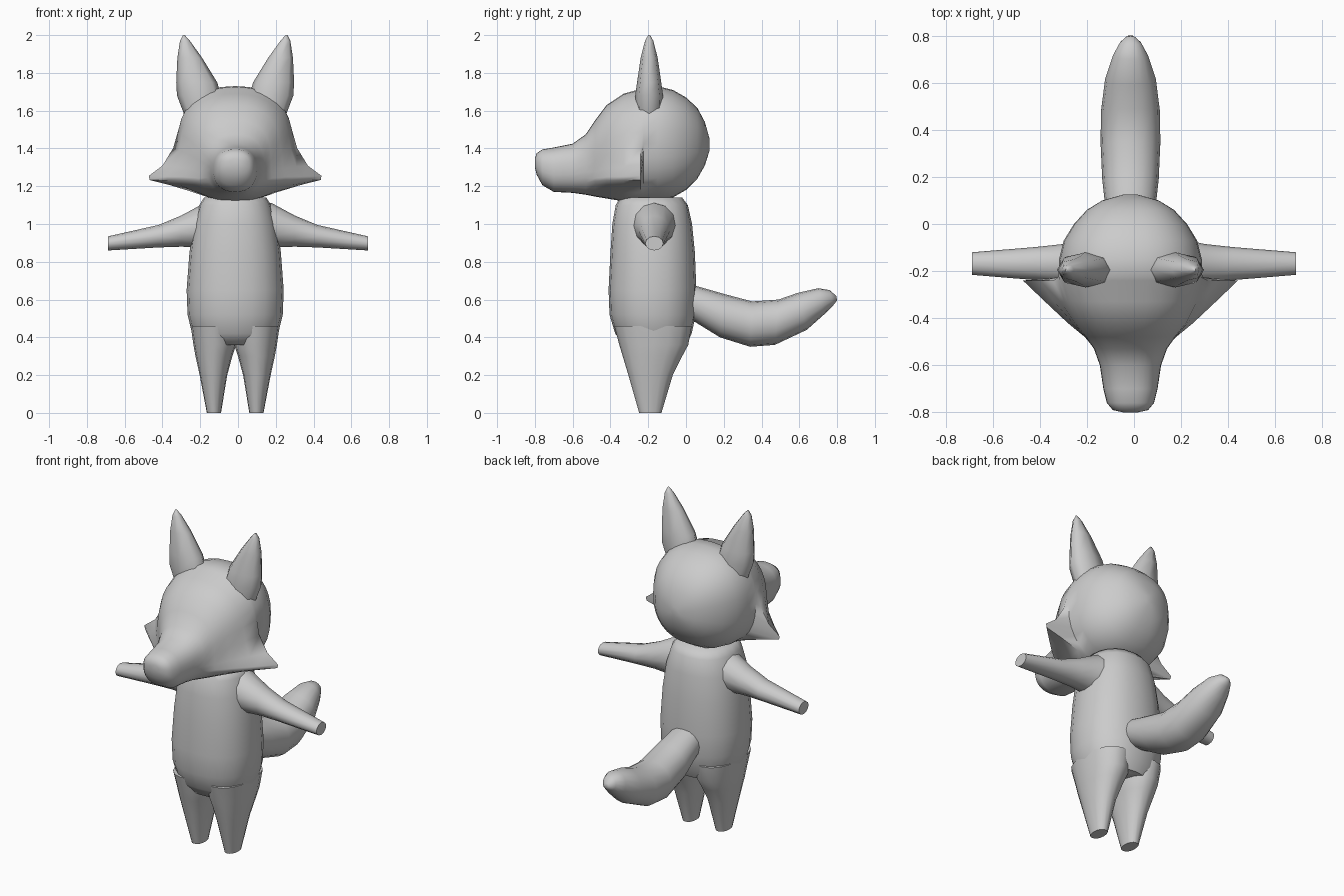
import bpy, bmesh, math
from mathutils import Vector

CX = -0.015  # the figure sits slightly left of the arm centre


def skin(name, rings, angle=50):
    """Join a list of closed point rings into a capped, smooth-shaded mesh."""
    bm = bmesh.new()
    loops = [[bm.verts.new(p) for p in ring] for ring in rings]
    n = len(loops[0])
    for a, b in zip(loops, loops[1:]):
        for i in range(n):
            j = (i + 1) % n
            bm.faces.new((a[i], a[j], b[j], b[i]))
    bm.faces.new(loops[0])
    bm.faces.new(loops[-1])
    bmesh.ops.recalc_face_normals(bm, faces=bm.faces)
    mesh = bpy.data.meshes.new(name)
    bm.to_mesh(mesh)
    bm.free()
    obj = bpy.data.objects.new(name, mesh)
    bpy.context.collection.objects.link(obj)
    bpy.ops.object.select_all(action='DESELECT')
    obj.select_set(True)
    bpy.context.view_layer.objects.active = obj
    bpy.ops.object.shade_smooth_by_angle(angle=math.radians(angle))
    return obj


def ring(c, u, v, n=16, power=2.0):
    """Superellipse around c with half-axes u and v."""
    c, u, v = Vector(c), Vector(u), Vector(v)
    pts = []
    for i in range(n):
        t = 2 * math.pi * i / n
        s, k = math.sin(t), math.cos(t)
        e = 2 / power
        pts.append(c + u * math.copysign(abs(s) ** e, s) + v * math.copysign(abs(k) ** e, k))
    return pts


# Head: rings from the back of the skull to the nose, with flared cheeks
# (y, half width, top z, bottom z, cheek reach)
head_profile = [
    (0.125, 0.03, 1.45, 1.39, 0), (0.10, 0.12, 1.54, 1.31, 0),
    (0.06, 0.185, 1.615, 1.24, 0), (0.0, 0.24, 1.67, 1.18, 0),
    (-0.07, 0.283, 1.71, 1.14, 0), (-0.15, 0.303, 1.73, 1.125, 0),
    (-0.225, 0.305, 1.725, 1.12, 0), (-0.24, 0.305, 1.715, 1.12, 0.47),
    (-0.33, 0.285, 1.69, 1.12, 0.37), (-0.42, 0.24, 1.63, 1.135, 0.27),
    (-0.48, 0.19, 1.55, 1.145, 0.195), (-0.53, 0.155, 1.475, 1.155, 0),
    (-0.60, 0.13, 1.425, 1.165, 0), (-0.70, 0.115, 1.405, 1.17, 0),
    (-0.76, 0.10, 1.395, 1.205, 0), (-0.79, 0.075, 1.375, 1.26, 0),
    (-0.80, 0.03, 1.345, 1.30, 0)]
head_rings = []
for y, w, zt, zb, reach in head_profile:
    cz, h = (zt + zb) / 2, (zt - zb) / 2
    pts = ring((0, y, cz), (w, 0, 0), (0, 0, h), 32, 2.35)
    if reach:
        for i, p in enumerate(pts):
            t = abs((i * 360 / 32 + 180) % 360 - 180)
            g = math.exp(-((t - 118) / 20) ** 2)
            side = math.copysign(1, p.x)
            p.x += side * g * (reach - abs(p.x))
            p.z += 0.6 * g * (1.23 - p.z)
    head_rings.append([p + Vector((CX, 0, 0)) for p in pts])
skin("head", head_rings, 60)

# Torso: (z, half width, front y, back y)
torso = [(0.36, 0.19, -0.33, 0.0), (0.42, 0.228, -0.375, 0.03), (0.52, 0.252, -0.405, 0.052),
         (0.65, 0.257, -0.41, 0.055), (0.85, 0.242, -0.40, 0.047), (1.0, 0.22, -0.39, 0.032),
         (1.1, 0.19, -0.372, 0.01), (1.14, 0.165, -0.35, -0.02)]
skin("torso", [ring((CX, (f + b) / 2, z), (w, 0, 0), (0, (b - f) / 2, 0), 20, 2.25)
               for z, w, f, b in torso], 60)

# Legs: (z, inner x, outer x, front y, back y)
leg = [(0.0, 0.075, 0.15, -0.248, -0.13), (0.2, 0.042, 0.188, -0.305, -0.07),
       (0.3, 0.015, 0.21, -0.335, -0.02), (0.36, -0.005, 0.221, -0.353, 0.012),
       (0.46, -0.01, 0.235, -0.38, 0.03)]
# Arms: (x, bottom z, top z, half depth)
arm = [(0.1, 0.86, 1.12, 0.13), (0.18, 0.875, 1.11, 0.11), (0.3, 0.88, 1.045, 0.083),
       (0.42, 0.876, 0.995, 0.07), (0.687, 0.86, 0.935, 0.048)]
# Ears: (z, inner x, outer x, half depth)
ear = [(1.58, 0.06, 0.27, 0.07), (1.68, 0.075, 0.308, 0.074), (1.75, 0.095, 0.312, 0.064),
       (1.88, 0.175, 0.306, 0.045), (1.97, 0.24, 0.292, 0.022), (2.0, 0.267, 0.277, 0.005)]

for side, label in ((-1, "left"), (1, "right")):
    skin(label + "_leg", [ring((CX + side * (i + o) / 2, (f + b) / 2, z), ((o - i) / 2, 0, 0),
                               (0, (b - f) / 2, 0), 16, 2.2) for z, i, o, f, b in leg])
    skin(label + "_arm", [ring((side * x, -0.168, (lo + hi) / 2), (0, d, 0),
                               (0, 0, (hi - lo) / 2), 12) for x, lo, hi, d in arm])
    skin(label + "_ear", [ring((CX + side * (i + o) / 2, -0.195, z), (0, d, 0),
                               ((o - i) / 2, 0, 0), 8, 2.3) for z, i, o, d in ear], 60)

# Tail: (top y, top z, bottom y, bottom z, half width)
tail = [(0.0, 0.68, 0.0, 0.50, 0.10), (0.06, 0.67, 0.05, 0.48, 0.105),
        (0.2, 0.63, 0.18, 0.40, 0.12), (0.35, 0.59, 0.34, 0.35, 0.127),
        (0.49, 0.60, 0.47, 0.36, 0.125), (0.59, 0.635, 0.64, 0.44, 0.108),
        (0.70, 0.66, 0.73, 0.52, 0.075), (0.76, 0.65, 0.78, 0.57, 0.045),
        (0.795, 0.62, 0.80, 0.595, 0.015)]
skin("tail", [ring((CX, (ty + by) / 2, (tz + bz) / 2), (w, 0, 0),
                   (0, (ty - by) / 2, (tz - bz) / 2), 16, 2.15)
              for ty, tz, by, bz, w in tail], 60)
